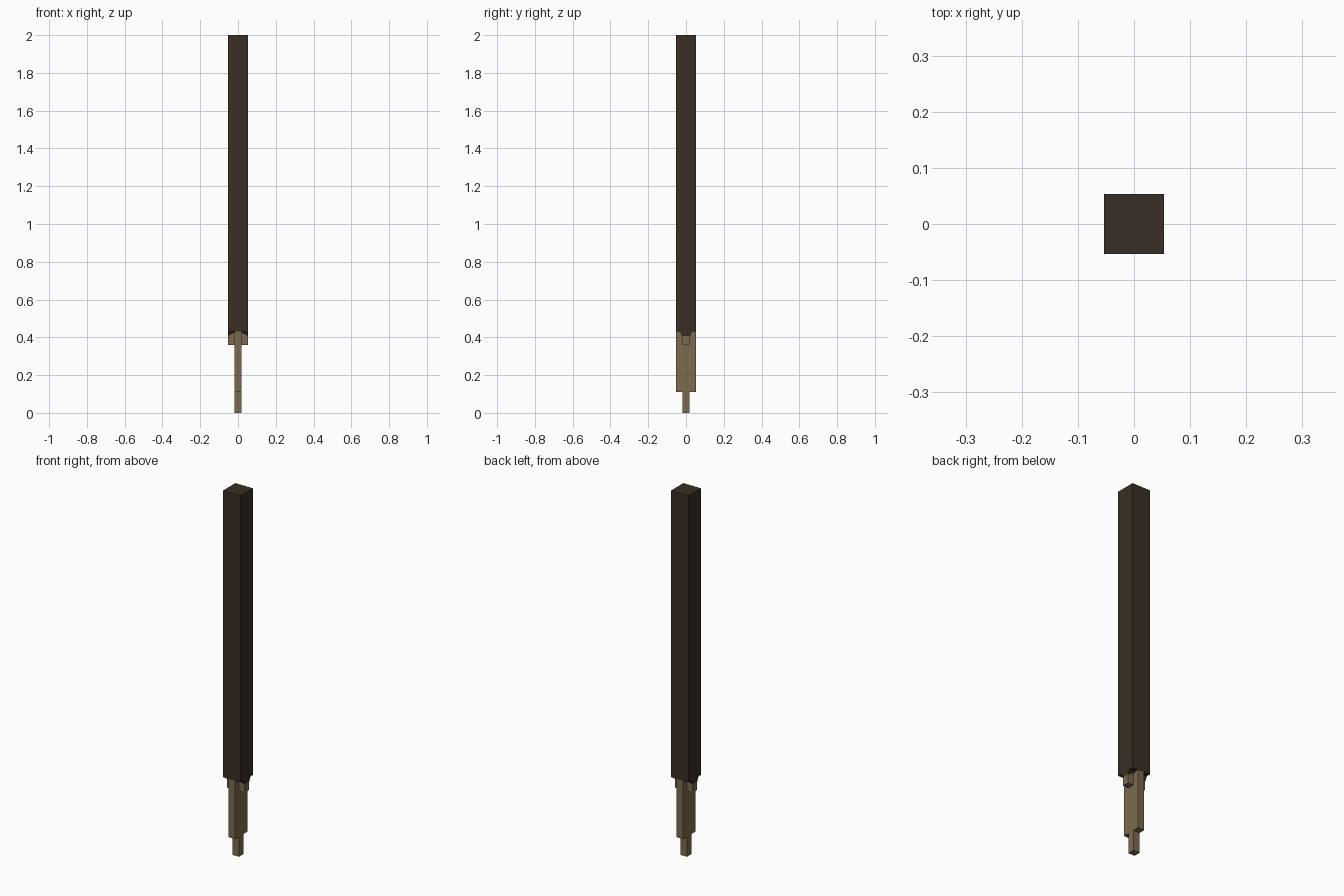
import bpy

if "Cube" in bpy.data.objects:
    bpy.data.objects.remove(bpy.data.objects["Cube"])


def material(name, rgb):
    m = bpy.data.materials.new(name)
    m.diffuse_color = (*rgb, 1)
    m.use_nodes = True
    m.node_tree.nodes["Principled BSDF"].inputs["Base Color"].default_value = m.diffuse_color
    return m


dark = material("dark brown wood", (0.040, 0.028, 0.018))
tan = material("bare tan wood", (0.205, 0.147, 0.080))


def block(name, bottom, top, mat):
    """Box or wedge from two rectangles of (x0, x1, y0, y1, z at x0, z at x1)."""
    verts = []
    for x0, x1, y0, y1, za, zb in (bottom, top):
        verts += [(x0, y0, za), (x1, y0, zb), (x1, y1, zb), (x0, y1, za)]
    faces = [(3, 2, 1, 0), (4, 5, 6, 7)]
    faces += [(i, (i + 1) % 4, (i + 1) % 4 + 4, i + 4) for i in range(4)]
    mesh = bpy.data.meshes.new(name)
    mesh.from_pydata(verts, [], faces)
    mesh.materials.append(mat)
    ob = bpy.data.objects.new(name, mesh)
    bpy.context.collection.objects.link(ob)
    return ob


def box(name, x0, x1, y, z0, z1, mat):
    return block(name, (x0, x1, -y, y, z0, z0), (x0, x1, -y, y, z1, z1), mat)


W, T, JOINT = 0.0535, 0.019, 0.43

# Main square post
box("post", -W, W, W, JOINT, 2.0, dark)

# Stepped tenon: wide tongue and narrow foot peg
box("tongue", -T, T, 0.053, 0.11, JOINT, tan)
box("foot_peg", -T, T, T, 0.0, 0.11, tan)

# Short side shoulders, each with a sloping dark lip under the post
for label, s in (("left", -1), ("right", 1)):
    a, b = sorted((s * T, s * 0.053))
    box(label + "_shoulder", a, b, T, 0.36, JOINT, tan)
    inner, outer = s * 0.012, s * W
    if s > 0:
        low = (inner, outer, -0.022, 0.022, JOINT - 0.002, 0.407)
        high = (inner, outer, -0.03, 0.03, JOINT, JOINT)
    else:
        low = (outer, inner, -0.022, 0.022, 0.407, JOINT - 0.002)
        high = (outer, inner, -0.03, 0.03, JOINT, JOINT)
    block(label + "_lip", low, high, dark)
